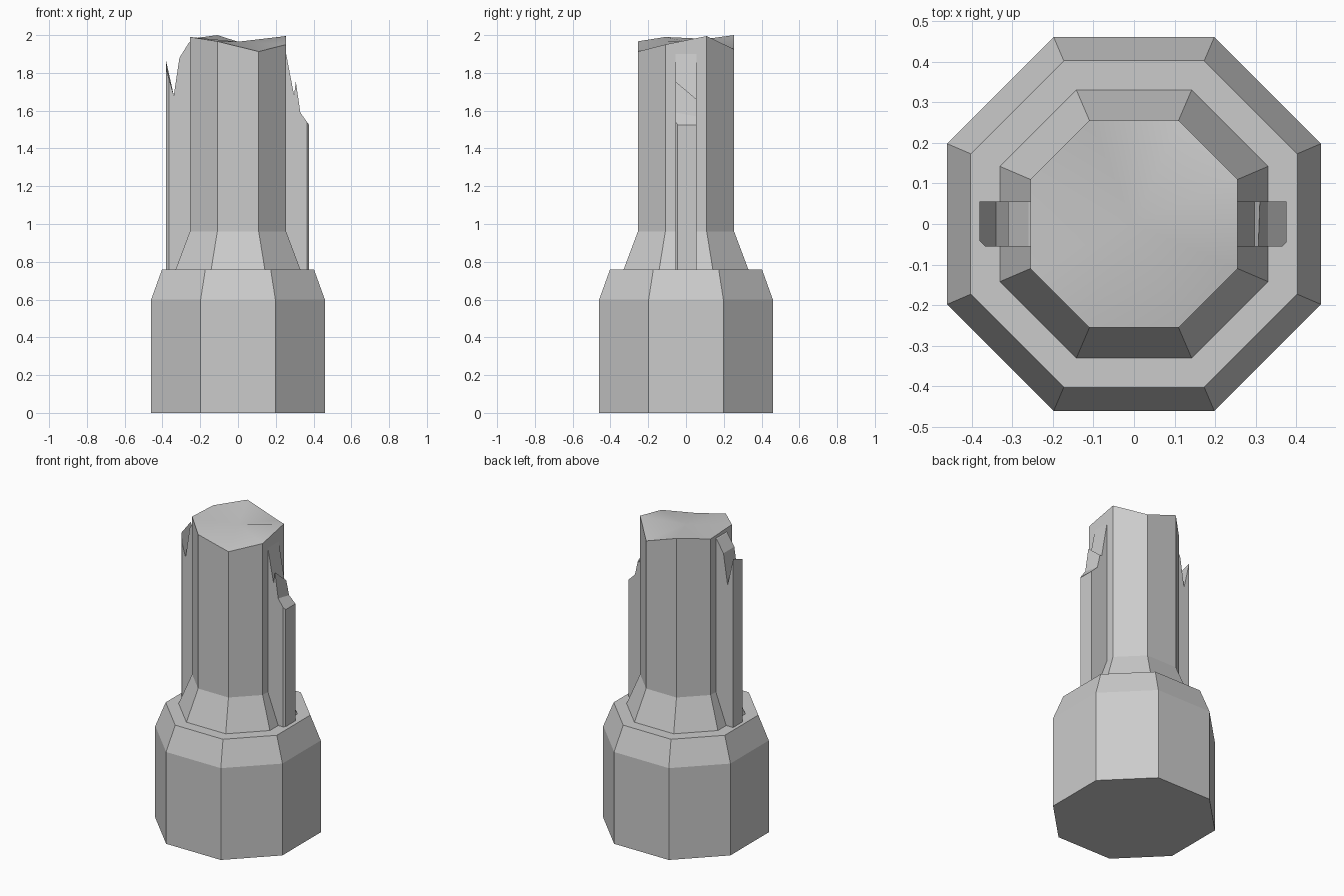
import bpy, bmesh

if "Cube" in bpy.data.objects:
    bpy.data.objects.remove(bpy.data.objects["Cube"])

def octagon(a, zs):
    # eight corners, counter-clockwise from the right-front corner
    h = a * 0.43
    pts = [(a, -h), (a, h), (h, a), (-h, a), (-a, h), (-a, -h), (-h, -a), (h, -a)]
    return [(x, y, z) for (x, y), z in zip(pts, zs)]

def finish(name, bm):
    bmesh.ops.recalc_face_normals(bm, faces=bm.faces)
    me = bpy.data.meshes.new(name)
    bm.to_mesh(me)
    bm.free()
    ob = bpy.data.objects.new(name, me)
    bpy.context.collection.objects.link(ob)
    return ob

def octagonal_part(name, rings, tip=None):
    bm = bmesh.new()
    loops = [[bm.verts.new(p) for p in octagon(a, zs)] for a, zs in rings]
    for lo, hi in zip(loops, loops[1:]):
        for i in range(8):
            j = (i + 1) % 8
            bm.faces.new((lo[i], lo[j], hi[j], hi[i]))
    bm.faces.new(loops[0][::-1])
    if tip is None:
        bm.faces.new(loops[-1])
    else:
        c = bm.verts.new((0, 0, tip))
        for i in range(8):
            f = bm.faces.new((loops[-1][i], loops[-1][(i + 1) % 8], c))
            f.smooth = True
    return finish(name, bm)

def fin(name, front, back, outer_chamfer):
    # broken top edge given as (x, z) on the front and back sides
    bm = bmesh.new()
    y = 0.056
    n = len(front)
    rows = []
    for side, prof in ((-y, front), (y, back)):
        top = [bm.verts.new((x, side, z)) for x, z in prof]
        bot = [bm.verts.new((x, side, 0.76)) for x, z in prof]
        rows.append((top, bot))
        for i in range(n - 1):
            bm.faces.new((top[i], top[i + 1], bot[i + 1], bot[i]))
    (ft, fb), (bt, bb) = rows
    for i in range(n - 1):
        bm.faces.new((ft[i], ft[i + 1], bt[i + 1], bt[i]))
        bm.faces.new((fb[i], fb[i + 1], bb[i + 1], bb[i]))
    for i in (0, n - 1):
        bm.faces.new((ft[i], bt[i], bb[i], fb[i]))
    bmesh.ops.recalc_face_normals(bm, faces=bm.faces)
    # worn outer front edge
    edge = bm.edges.get((ft[-1], fb[-1]))
    bmesh.ops.bevel(bm, geom=[edge], offset=outer_chamfer, segments=1,
                    affect='EDGES', profile=0.5)
    return finish(name, bm)

# Base block with sloped shoulder
octagonal_part("base", [(0.46, [0] * 8), (0.46, [0.6] * 8), (0.402, [0.76] * 8)])

# Shaft with flared foot and uneven broken top
broken = [1.95, 1.995, 1.925, 2.0, 1.98, 1.99, 1.967, 1.913]
octagonal_part("shaft", [(0.33, [0.76] * 8), (0.255, [0.96] * 8), (0.255, broken)],
               tip=1.965)

# Splintered side fins
fin("right_fin",
    [(0.245, 1.905), (0.255, 1.9), (0.297, 1.68), (0.306, 1.755), (0.33, 1.59), (0.376, 1.525)],
    [(0.245, 1.905), (0.255, 1.9), (0.297, 1.66), (0.310, 1.66), (0.33, 1.57), (0.376, 1.525)],
    0.012)
fin("left_fin",
    [(-0.245, 1.97), (-0.26, 1.96), (-0.31, 1.88), (-0.34, 1.68), (-0.38, 1.82)],
    [(-0.245, 1.97), (-0.26, 1.96), (-0.31, 1.88), (-0.34, 1.68), (-0.38, 1.86)],
    0.014)
